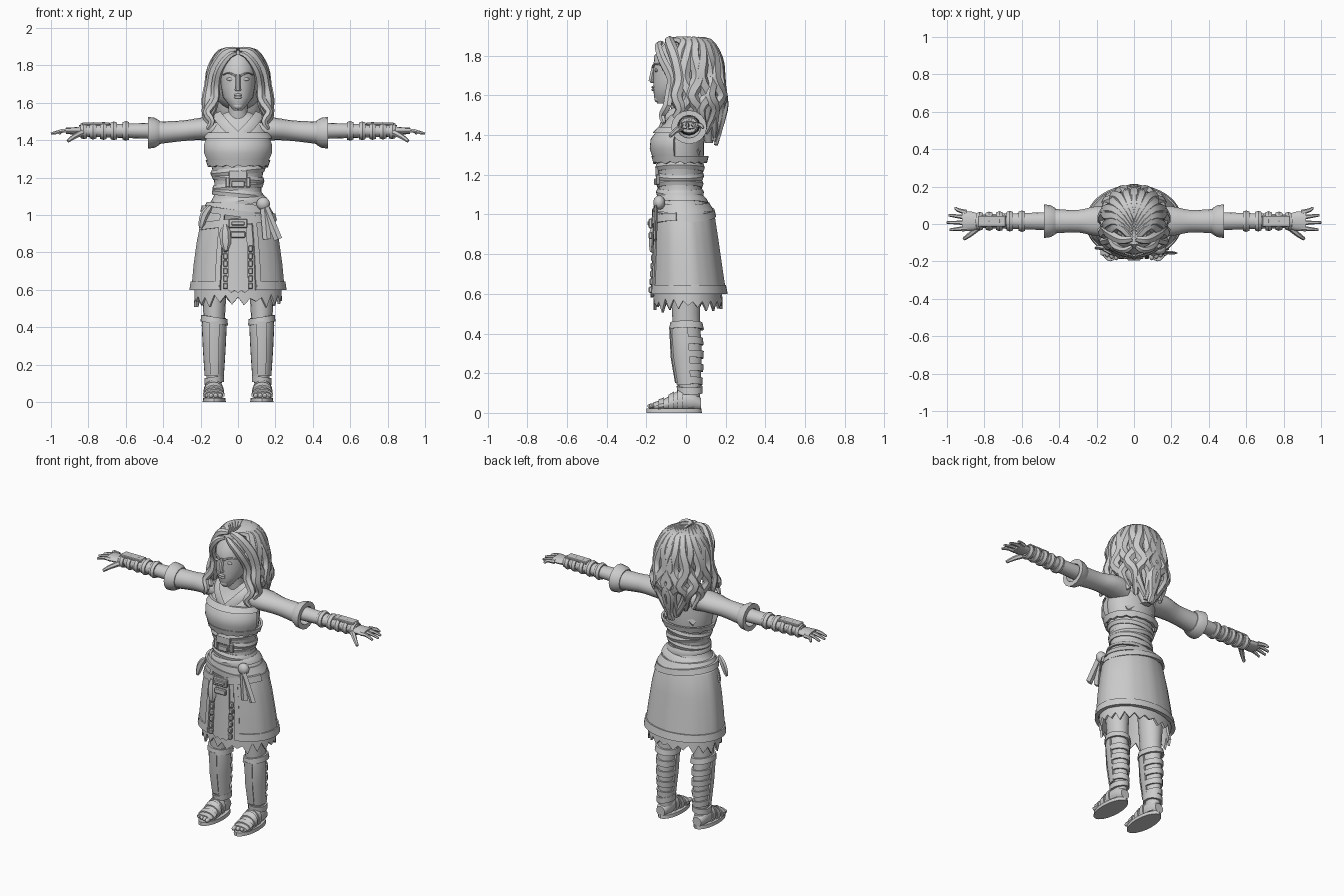
import bpy, bmesh, math, random
from math import sin, cos, pi, radians, sqrt
from mathutils import Vector, Matrix

random.seed(4)
default_cube = bpy.data.objects.get("Cube")
if default_cube:
    bpy.data.objects.remove(default_cube, do_unlink=True)

clay = bpy.data.materials.new("light_grey")
clay.use_nodes = True
clay.diffuse_color = (.6, .6, .6, 1)
clay.node_tree.nodes["Principled BSDF"].inputs["Base Color"].default_value = clay.diffuse_color

FRONT, UP = Vector((0, -1, 0)), Vector((0, 0, 1))


# Placements: profiles are drawn along a local z, then laid along a limb
def on_centre(p):
    return p


def on_leg(p):
    return p + Vector((.127, 0, 0))


def on_arm(p):
    return Vector((p.z, p.x + .015, p.y + 1.45))


def on_foot(p):
    return Vector((p.x + .13, -p.z, p.y))


# Shapes: how a swept strand's width changes from start to end
def even(t):
    return 1


def thinning(t):
    return 1 - t / 2


def leaf(t):
    return sqrt(sin(pi * (.05 + .9 * t)))


def finish(name, bm, mirror=False):
    """Turn a bmesh into a shaded object, optionally mirrored across x."""
    bmesh.ops.recalc_face_normals(bm, faces=bm.faces)
    mesh = bpy.data.meshes.new(name)
    bm.to_mesh(mesh)
    bm.free()
    for polygon in mesh.polygons:
        polygon.use_smooth = True
    mesh.set_sharp_from_angle(angle=radians(35))
    mesh.materials.append(clay)
    obj = bpy.data.objects.new(name, mesh)
    bpy.context.collection.objects.link(obj)
    if mirror:
        obj.modifiers.new("mirror", 'MIRROR')


def refine(rows, steps=3):
    """Catmull-Rom interpolation of rows of numbers."""
    result = []
    for i in range(len(rows) - 1):
        before, start, end, after = (rows[max(0, min(len(rows) - 1, i + k))] for k in (-1, 0, 1, 2))
        for s in range(steps):
            t = s / steps
            result.append([q + t / 2 * (r - p + t * (2*p - 5*q + 4*r - e + t * (3*(q - r) + e - p)))
                           for p, q, r, e in zip(before, start, end, after)])
    return result + [rows[-1]]


def skin(name, rings, mirror=False):
    """Capped surface through rings of points."""
    bm = bmesh.new()
    rings = [[bm.verts.new(p) for p in ring] for ring in rings]
    for low, high in zip(rings, rings[1:]):
        for k in range(len(low)):
            m = (k + 1) % len(low)
            bm.faces.new((low[k], low[m], high[m], high[k]))
    bm.faces.new(rings[0])
    bm.faces.new(rings[-1])
    finish(name, bm, mirror)


def loft(name, rows, place=on_centre, sides=16):
    """Solid through rows of (level, centre, half width, half depth)."""
    turns = [2 * pi * k / sides for k in range(sides)]
    skin(name, [[place(Vector((rx * sin(a), cy - ry * cos(a), z))) for a in turns] for z, cy, rx, ry in rows],
         mirror=place is not on_centre)


def sweep(name, points, width, flat=1, shape=even, ref=FRONT, sides=6, mirror=True):
    """Strand along points; flat is its height over its width, ref the direction of that height."""
    points = [Vector(p) for p in refine(points)]
    last, rings = len(points) - 1, []
    for i, p in enumerate(points):
        tangent = (points[min(i + 1, last)] - points[max(i - 1, 0)]).normalized()
        side = tangent.cross(ref(p) if callable(ref) else ref).normalized()
        lift = side.cross(tangent) * flat
        size = width * shape(i / last)
        rings.append([p + size * (side * cos(2*pi*k/sides) + lift * sin(2*pi*k/sides)) for k in range(sides)])
    skin(name, rings, mirror)


def measure(base, level):
    """Centre, half width and half depth of a profile at a level."""
    for low, high in zip(base, base[1:]):
        if min(low[0], high[0]) <= level <= max(low[0], high[0]):
            t = (level - low[0]) / (high[0] - low[0])
            return [p + (q - p) * t for p, q in zip(low[1:], high[1:])]
    return min(base, key=lambda row: abs(row[0] - level))[1:]


def wrap(name, base, levels, gaps, place=on_centre, thick=.014, span=(-180, 180), cols=32,
         jag=0, pleat=0, tilt=0, mirror=False):
    """Thick wall standing off a profile by the gap at each level; angle 0 is the front."""
    rows = []
    for z, gap in zip(levels, gaps):
        cy, rx, ry = measure(base, z)
        rows.append((z, cy, rx + gap, ry + gap))
    profile = [(*row, 0) for row in rows] + [(*row, thick) for row in reversed(rows)]
    full, hem = span[1] - span[0] == 360, (len(rows) - 1, len(rows))
    bm, columns = bmesh.new(), []
    for i in range(cols if full else cols + 1):
        a = radians(span[0] + (span[1] - span[0]) * i / cols)
        grow = 1 + (pleat if i % 5 == 0 else 0)
        drop = jag * (i % 2 * random.uniform(.6, 1) + random.uniform(-.2, .2))
        columns.append([bm.verts.new(place(Vector((
            (rx * grow - inset) * sin(a), cy - (ry * grow - inset) * cos(a),
            z + tilt * sin(a) * rx - (drop if j in hem else 0)))))
            for j, (z, cy, rx, ry, inset) in enumerate(profile)])
    for i in range(cols):
        left, right = columns[i], columns[(i + 1) % len(columns)]
        for j in range(len(profile)):
            m = (j + 1) % len(profile)
            bm.faces.new((left[j], right[j], right[m], left[m]))
    if not full:
        bm.faces.new(columns[0])
        bm.faces.new(columns[-1])
    finish(name, bm, mirror or place is not on_centre)


def ball(name, loc, scale, mirror=False):
    bm = bmesh.new()
    bmesh.ops.create_uvsphere(bm, u_segments=16, v_segments=10, radius=1,
                              matrix=Matrix.Translation(loc) @ Matrix.Diagonal((*scale, 1)))
    finish(name, bm, mirror)


def plate(name, loc, size, mirror=False):
    bm = bmesh.new()
    bmesh.ops.create_cube(bm, size=1, matrix=Matrix.Translation(loc) @ Matrix.Diagonal((*size, 1)))
    bmesh.ops.bevel(bm, geom=bm.edges[:], offset=min(size) / 4, segments=1, affect='EDGES')
    finish(name, bm, mirror)


# Base profiles that the clothing follows
body = refine([(1.55, -.01, .06, .05), (1.5, 0, .14, .08), (1.4, -.03, .16, .12), (1.3, -.03, .15, .12),
               (1.2, -.03, .13, .11), (1.1, -.03, .13, .11), (1, -.01, .19, .15), (.8, 0, .23, .17), (.6, .01, .25, .19)])
leg = refine([(.8, 0, .08, .09), (.5, 0, .06, .07), (.3, .01, .05, .07), (.1, .02, .04, .05), (.03, .02, .04, .05)])
sleeve = refine([(.1, .01, .08, .07), (.2, .01, .08, .06), (.3, 0, .06, .055), (.42, -.01, .065, .06)])
forearm = [(.4, 0, .05, .045), (.85, 0, .035, .03)]

# Torso, neck and head
loft("torso", [row for row in body if row[0] > .95], sides=28)
loft("neck", [(1.5, -.01, .06, .06), (1.56, -.03, .05, .05), (1.65, -.04, .05, .05)])
loft("head", [(1.56, -.115, .025, .03), (1.59, -.1, .05, .06), (1.63, -.07, .08, .095), (1.68, -.06, .09, .105),
              (1.74, -.05, .095, .115), (1.8, -.04, .095, .12), (1.86, -.03, .07, .08)], sides=24)

# Face details
sweep("nose", [(0, -.16, 1.75), (0, -.167, 1.72), (0, -.178, 1.67)], .013, mirror=False)
ball("nostrils", (0, -.17, 1.67), (.018, .012, .008))
ball("eye", (.04, -.15, 1.726), (.022, .008, .009), mirror=True)
sweep("eyebrow", [(.014, -.167, 1.743), (.05, -.155, 1.76), (.08, -.12, 1.75)], .007, shape=thinning, ref=UP)
for z in (1.642, 1.629):
    ball("lip", (0, -.165, z), (.023, .009, .007))
ball("chin", (0, -.142, 1.584), (.026, .018, .02))


# Hair: base volumes, then wavy locks falling from the parting
def outward(p):
    return p - Vector((0, .03, min(1.66, p.z)))


ball("hair_cap", (0, .03, 1.72), (.145, .14, .165))
loft("hair_nape", refine([(1.68, .07, .13, .09), (1.56, .08, .12, .08), (1.46, .1, .08, .05), (1.36, .115, .03, .02)]))
drape = ((.015, 1.88), (.09, 1.87), (.14, 1.79), (.15, 1.69), (.165, 1.6), (.16, 1.53), (.13, 1.49))
for i in range(8):
    path = []
    for j, (reach, z) in enumerate(drape):
        loose = j > 2
        turn = radians(62 + 17 * i + (7 if (i + j) % 2 else -7) * loose)
        reach += random.uniform(-.006, .012) * loose
        tip = j == len(drape) - 1
        x = reach * sin(turn) * (.6 if tip and i > 3 else 1)
        crown = .014 * i - .1 if j == 0 else 0
        path.append((x, .03 + crown - reach * cos(turn) * .95, z - .02 * i * tip))
    sweep("hair_lock", path, .036, flat=.75, shape=leaf, ref=outward)
sweep("fringe_lock", [(.01, -.12, 1.865), (.05, -.14, 1.85), (.1, -.12, 1.78), (.12, -.075, 1.69), (.125, -.08, 1.62),
                      (.165, -.095, 1.55), (.14, -.12, 1.5), (.165, -.11, 1.46)], .027, flat=.85, shape=leaf, ref=outward)
sweep("temple_lock", [(.01, -.08, 1.885), (.07, -.085, 1.87), (.13, -.05, 1.78), (.15, -.03, 1.68), (.165, -.05, 1.6),
                      (.17, -.03, 1.53), (.15, -.06, 1.49)], .034, flat=.8, shape=leaf, ref=outward)

# Chest armour, crossing straps and corset
wrap("breastplate", body, (1.42, 1.38, 1.33, 1.27), (.01, .025, .03, .015), span=(-78, 78), cols=18, thick=.03)
wrap("breastplate_top_trim", body, (1.44, 1.41), (.015, .025), span=(-80, 80), cols=18)
wrap("breastplate_low_trim", body, (1.295, 1.265), (.025, .02), jag=.01)
sweep("collar_strap", [(.115, -.03, 1.54), (.085, -.095, 1.5), (.02, -.135, 1.43), (-.03, -.14, 1.39)],
      .026, flat=.3, sides=4)
sweep("back_strap", [(.13, .065, 1.5), (.03, .09, 1.41), (-.1, .06, 1.31)], .025, flat=.4, ref=-FRONT, sides=4)
for i in range(5):
    z = 1.235 - .04 * i
    wrap("waist_wrap", body, (z + .018, z, z - .02), (.004, .012, .006), tilt=.1 * (-1) ** i)
plate("corset_buckle", (0, -.146, 1.215), (.1, .016, .05))
plate("corset_clasp", (0, -.153, 1.165), (.07, .016, .035))
plate("corset_stud", (.055, -.142, 1.175), (.025, .02, .055), mirror=True)

# Skirt: ragged lining, open overskirt, trims and front tabard
flare = (1.04, .98, .86, .73, .6)
wrap("ragged_lining", body, (.95, .8, .65, .565), [-.015] * 4, cols=44, jag=.055)
wrap("overskirt", body, flare, [0] * 5, span=(24, 336), cols=40, pleat=.018)
wrap("skirt_hem", body, (.645, .6), (.008, .01), span=(23, 337), cols=40, thick=.018)
wrap("skirt_edge", body, flare, [.008] * 5, span=(22, 29), cols=2, mirror=True)
wrap("skirt_waistband", body, (1.06, 1.02), (.012, .01), tilt=-.06)
wrap("tabard", body, (.95, .8, .6), [0] * 3, span=(-13, 13), cols=6, jag=.02)
for i in range(6):
    plate("strap_link", (.068, -.163 - .003 * i, .82 - .04 * i), (.026, .02, .033), mirror=True)

# Hip belts, buckle, knot and ribbons
wrap("hip_belt", body, (.985, .945), (.012, .012), span=(-75, 75), cols=20, tilt=.12)
wrap("sash_belt", body, (1.025, .99), (.016, .01), tilt=-.14)
plate("belt_buckle", (0, -.178, .955), (.1, .02, .05))
plate("buckle_bar", (0, -.188, .955), (.07, .014, .02))
plate("buckle_pendant", (0, -.178, .895), (.08, .02, .035))
ball("sash_knot", (.135, -.135, 1.06), (.036, .03, .036))
for x in (.155, .215):
    sweep("sash_ribbon", [(.14, -.15, 1.05), (x, -.155, .87)], .022, flat=.4, sides=4, mirror=False)
sweep("side_tassel", [(-.145, -.13, 1.05), (-.18, -.125, 1), (-.2, -.13, .93)], .022, flat=.6, shape=leaf, mirror=False)
sweep("belt_pouch", [(-.07, -.165, .95), (-.065, -.175, .81)], .032, flat=.6, shape=leaf, mirror=False)

# Arms: wide sleeve with cuff, forearm and its wrappings
loft("sleeve", sleeve, on_arm)
wrap("sleeve_cuff", sleeve, (.42, .445, .48), (.005, .02, .025), on_arm, thick=.03, cols=16)
loft("forearm", forearm, on_arm)
for x in (.6, .665, .72, .775, .825):
    wrap("arm_wrap", forearm, (x - .018, x, x + .018), (.008, .014, .008), on_arm, cols=12)
plate("bracer_plate", (.76, .015, 1.487), (.15, .06, .016), mirror=True)

# Hands
loft("palm", [(.82, 0, .035, .025), (.86, 0, .05, .02), (.92, 0, .055, .017)], on_arm)
for i, reach in enumerate((.985, 1, .99, .955)):
    y = .028 * i - .022
    sweep("finger", [(.895, y, 1.45), (.94, y * 1.2, 1.45), (reach, y * 1.4, 1.435)], .014, shape=thinning, ref=UP)
sweep("thumb", [(.835, -.02, 1.44), (.875, -.055, 1.42), (.91, -.08, 1.395)], .018, shape=thinning, ref=UP)

# Legs, shin guards and calf straps
loft("leg", leg, on_leg)
wrap("shin_guard", leg, (.45, .41, .28, .14), (.005, .012, .012, .01), on_leg, span=(-95, 95), cols=10)
wrap("shin_ridge", leg, (.43, .28, .15), (.018, .02, .018), on_leg, span=(-22, 22), cols=2)
wrap("knee_band", leg, (.455, .42), (.012, .018), on_leg, cols=16, tilt=.15)
for i in range(4):
    z = .36 - .067 * i
    wrap("calf_strap", leg, (z + .018, z - .018), (.01, .01), on_leg, cols=16, tilt=.12)

# Sandals: sole, foot, toes and straps
loft("sole", [(0, -.06, .062, .14), (.022, -.06, .06, .138)], on_leg, sides=20)
foot = refine([(-.075, .045, .03, .03), (-.03, .06, .044, .05), (.04, .06, .046, .05), (.11, .04, .05, .03),
               (.165, .035, .05, .018)])
loft("foot", foot, on_foot)
for i in range(4):
    ball("toe", (.095 + .024 * i, -.172 + .008 * i, .034), (.013, .022, .014), mirror=True)
for y in (.03, .075, .125):
    wrap("sandal_strap", foot, (y - .014, y + .014), (.008, .008), on_foot, cols=14)
wrap("ankle_strap", leg, (.135, .1), (.012, .014), on_leg, cols=14, tilt=-.15)
